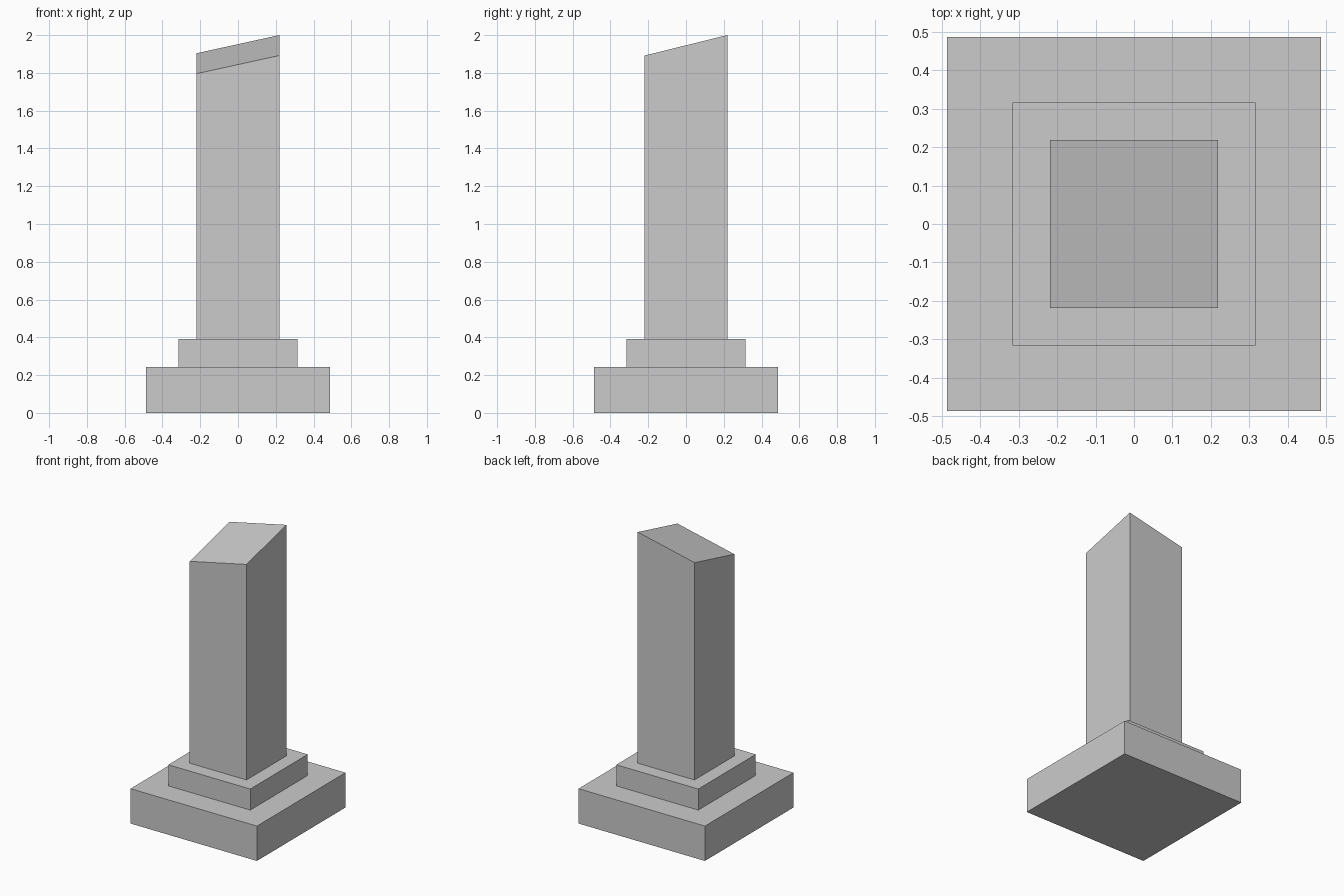
import bpy, bmesh

if "Cube" in bpy.data.objects:
    bpy.data.objects.remove(bpy.data.objects["Cube"])


def block(name, half, z0, z1, slope_x=0.0, slope_y=0.0):
    """Square block; its top is a plane centred at z1 with the given slopes."""
    bm = bmesh.new()
    bmesh.ops.create_cube(bm, size=2)
    for v in bm.verts:
        top = v.co.z > 0
        v.co.x *= half
        v.co.y *= half
        v.co.z = z1 + slope_x * v.co.x + slope_y * v.co.y if top else z0
    mesh = bpy.data.meshes.new(name)
    bm.to_mesh(mesh)
    bm.free()
    obj = bpy.data.objects.new(name, mesh)
    bpy.context.collection.objects.link(obj)
    return obj


# Stepped pedestal
block("base_plinth", 0.487, 0.0, 0.243)
block("upper_step", 0.316, 0.243, 0.39)

# Pillar with a top slanted towards the front left corner
half = 0.219
block("slanted_pillar", half, 0.39, 1.898,
      slope_x=0.048 / half, slope_y=0.054 / half)
